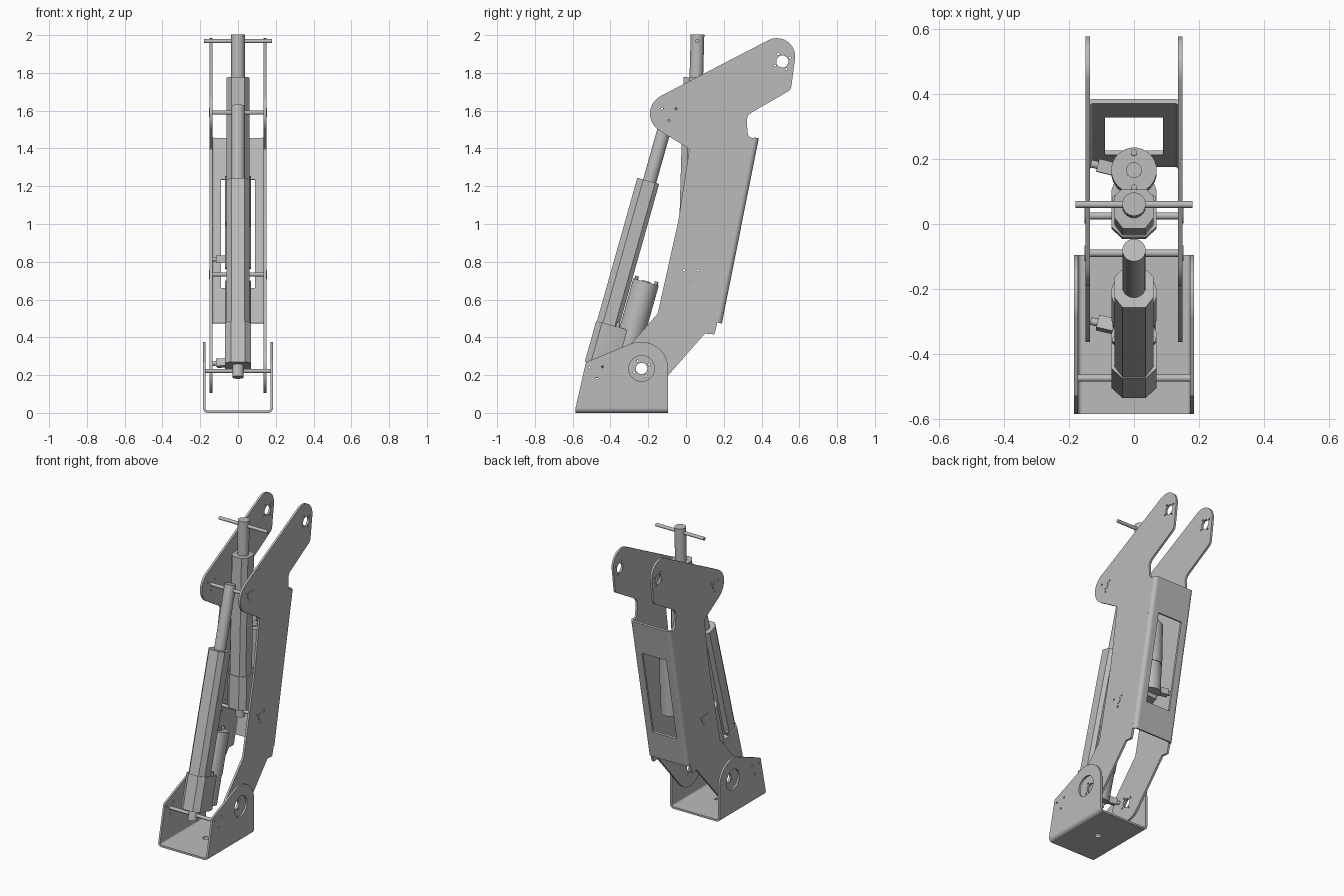
import bpy, bmesh, math
from mathutils import Matrix, Vector

if "Cube" in bpy.data.objects:
    bpy.data.objects.remove(bpy.data.objects["Cube"])

steel = bpy.data.materials.new("grey_steel")
steel.use_nodes = True
GREY = (0.5, 0.5, 0.5, 1)
steel.diffuse_color = GREY
steel.node_tree.nodes["Principled BSDF"].inputs["Base Color"].default_value = GREY
parts = []


def frame(u, v, w, origin=(0, 0, 0)):
    """Matrix whose local axes are u, v, w."""
    m = Matrix((u, v, w)).transposed().to_4x4()
    m.translation = Vector(origin)
    return m


SIDE = frame((0, 1, 0), (0, 0, 1), (1, 0, 0))  # outlines drawn in y, z and extruded along x


def circle(cx, cy, r, n=32):
    return [(cx + r * math.cos(i * math.tau / n), cy + r * math.sin(i * math.tau / n)) for i in range(n)]


def screws(cx, cy, ring, count, turn=0.5, r=0.006):
    return [circle(cx + ring * math.cos(turn + i * math.tau / count),
                   cy + ring * math.sin(turn + i * math.tau / count), r, 12) for i in range(count)]


def rect(x0, y0, x1, y1):
    return [(x0, y0), (x1, y0), (x1, y1), (x0, y1)]


def rounded(corners, steps=10):
    """Polygon from (u, v, radius) corners."""
    out = []
    for i, (x, y, r) in enumerate(corners):
        p = Vector((x, y))
        if r == 0:
            out.append((x, y))
            continue
        a = (Vector(corners[i - 1][:2]) - p).normalized()
        b = (Vector(corners[(i + 1) % len(corners)][:2]) - p).normalized()
        half = a.angle(b) / 2
        c = p + (a + b).normalized() * r / math.sin(half)
        s = p + a * r / math.tan(half) - c
        sweep = s.angle_signed(p + b * r / math.tan(half) - c)
        for k in range(steps + 1):
            t = -sweep * k / steps
            out.append((c.x + s.x * math.cos(t) - s.y * math.sin(t),
                        c.y + s.x * math.sin(t) + s.y * math.cos(t)))
    return out


def prism(name, outline, w0, w1, m, holes=()):
    """Filled outline with holes, extruded from w0 to w1 along the third axis of m."""
    cu = bpy.data.curves.new(name, "CURVE")
    cu.dimensions, cu.fill_mode, cu.extrude = "2D", "BOTH", abs(w1 - w0) / 2
    for loop in [outline, *holes]:
        sp = cu.splines.new("POLY")
        sp.points.add(len(loop) - 1)
        for pt, (u, v) in zip(sp.points, loop):
            pt.co = (u, v, 0, 1)
        sp.use_cyclic_u = True
    tmp = bpy.data.objects.new(name + "_outline", cu)
    bpy.context.collection.objects.link(tmp)
    dg = bpy.context.evaluated_depsgraph_get()
    me = bpy.data.meshes.new_from_object(tmp.evaluated_get(dg))
    bpy.data.objects.remove(tmp)
    me.transform(m @ Matrix.Translation((0, 0, (w0 + w1) / 2)))
    bm = bmesh.new()
    bm.from_mesh(me)
    bmesh.ops.remove_doubles(bm, verts=bm.verts, dist=1e-5)
    bmesh.ops.recalc_face_normals(bm, faces=bm.faces)
    bm.to_mesh(me)
    bm.free()
    me.materials.clear()
    me.materials.append(steel)
    ob = bpy.data.objects.new(name, me)
    bpy.context.collection.objects.link(ob)
    parts.append(ob)


def bend(side, half, r, t):
    """Quarter-round section joining a flat floor (v = 0) to a wall at u = side * half."""
    arc = [i * math.pi / 16 for i in range(9)]
    pts = [(math.sin(a) * r, -math.cos(a) * r) for a in arc]
    pts += [(math.sin(a) * (r - t), -math.cos(a) * (r - t)) for a in reversed(arc)]
    return [(side * (half - r + u), r + v) for u, v in pts]


# Key pivots in y, z
PIVOT, TOOL = (-0.235, 0.235), (0.51, 1.86)
LOW_A, LOW_B = (-0.475, 0.222), (-0.09, 1.59)
UP_A, UP_B = (0.025, 0.733), (0.06, 1.968)

# Arm side plates
arm = rounded([
    (-0.223, 0.052, 0.129), (0.10, 0.42, 0), (0.15, 0.415, 0.01), (0.165, 0.475, 0),
    (0.36, 1.455, 0), (0.328, 1.455, 0.03), (0.32, 1.575, 0.05), (0.555, 1.71, 0.04),
    (0.602, 2.059, 0.097), (-0.299, 1.592, 0.105), (0.018, 1.397, 0.02),
    (-0.04, 1.02, 0.5), (-0.15, 0.525, 0.05), (-0.418, 0.223, 0.129)])
arm_holes = [circle(*PIVOT, 0.03), circle(*TOOL, 0.032)]
arm_holes += screws(*PIVOT, 0.045, 4) + screws(*TOOL, 0.045, 4)
arm_holes += screws(*LOW_B, 0.042, 3) + screws(*UP_A, 0.042, 3)
for s, label in ((1, "left"), (-1, "right")):
    prism(f"arm_plate_{label}", arm, s * 0.136, s * 0.15, SIDE, arm_holes)

# Arm back wall with its window and rounded bends
along = Vector((0, 0.195, 0.98)).normalized()
inward = Vector((0, -along.z, along.y))
back = frame((1, 0, 0), along, Vector((1, 0, 0)).cross(along), (0, 0.19, 0.473))
prism("arm_back_wall", rect(-0.125, 0, 0.125, 1), 0, 0.014, back, [rect(-0.09, 0.19, 0.09, 0.775)])
bends = frame((1, 0, 0), inward, Vector((1, 0, 0)).cross(inward), (0, 0.19, 0.473))
for s, label in ((1, "left"), (-1, "right")):
    prism(f"arm_bend_{label}", bend(s, 0.15, 0.025, 0.014), 0, -1, bends)

# Base bracket
cheek = rounded([(-0.095, 0.025, 0), (-0.095, 0.375, 0.138), (-0.27, 0.375, 0.1),
                 (-0.53, 0.268, 0.01), (-0.585, 0.025, 0)])
cheek_holes = [circle(*PIVOT, 0.068)] + screws(*LOW_A, 0.04, 3, 0.6)
floor = frame((1, 0, 0), (0, 1, 0), (0, 0, 1))
prism("base_floor", rect(-0.16, -0.585, 0.16, -0.095), 0, 0.013, floor, [circle(0, -0.34, 0.02)])
bracket = frame((1, 0, 0), (0, 0, 1), (0, -1, 0))
for s, label in ((1, "left"), (-1, "right")):
    prism(f"base_cheek_{label}", cheek, s * 0.172, s * 0.185, SIDE, cheek_holes)
    prism(f"base_bend_{label}", bend(s, 0.185, 0.025, 0.013), 0.095, 0.585, bracket)

# Cross pins
for name, at, half in (("lower_base_pin", LOW_A, 0.185), ("lower_rod_pin", LOW_B, 0.152),
                       ("upper_base_pin", UP_A, 0.152), ("upper_rod_pin", UP_B, 0.18)):
    prism(name, circle(*at, 0.011, 20), -half, half, SIDE)
for name, at in (("lower_rod", LOW_B), ("upper_base", UP_A)):
    for s, label in ((1, "left"), (-1, "right")):
        prism(f"{name}_pin_boss_{label}", circle(*at, 0.024), s * 0.148, s * 0.153, SIDE)


def mirror(half):
    return half + [(-x, y) for x, y in reversed(half)]


def actuator(name, a, b):
    """Linear actuator with a parallel motor, from pivot a to pivot b."""
    d = Vector((0, b[0] - a[0], b[1] - a[1]))
    length = d.length
    d.normalize()
    m = frame((1, 0, 0), (0, d.z, -d.y), d, (0, *a))
    gap = 0.126
    prism(name + "_clevis", circle(0, 0, 0.03), -0.035, 0.05, m)
    tube = mirror([(0.035, -0.068), (0.06, -0.035), (0.06, 0.03), (0.04, 0.052)])
    prism(name + "_tube", tube, 0.03, 1.043, m)
    housing = mirror([(0.036, -0.072), (0.07, -0.04), (0.07, 0.07), (0.05, gap)])
    prism(name + "_gear_housing", housing, 0.032, 0.255, m)
    prism(name + "_rod", circle(0, 0, 0.036), 1.0, length + 0.035, m)
    prism(name + "_gear_motor", circle(0, gap, 0.066), 0.06, 0.26, m)
    prism(name + "_motor", circle(0, gap, 0.07), 0.25, 0.525, m)
    prism(name + "_motor_cap", circle(0, gap, 0.024), 0.52, 0.53, m)
    for i, s in enumerate((1, -1)):
        prism(f"{name}_motor_screw_{i}", circle(0, gap + s * 0.054, 0.01, 12), 0.5, 0.542, m)
        prism(f"{name}_housing_bolt_{i}", circle(s * 0.058, 0.045, 0.01, 12), 0.25, 0.28, m)
    # Cable connector on the right of the motor
    c = m @ Matrix.Translation((0, gap, 0.085)) @ Matrix.Rotation(math.radians(-14), 4, "Z")
    c = c @ Matrix.Rotation(math.radians(-90), 4, "Y")
    prism(name + "_connector", rect(-0.02, -0.02, 0.02, 0.02), 0.04, 0.115, c)
    prism(name + "_cable_stub", circle(0, 0, 0.012, 16), 0.11, 0.137, c)


actuator("lower_actuator", LOW_A, LOW_B)
actuator("upper_actuator", UP_A, UP_B)

# Smooth round surfaces, keep edges sharp
bpy.ops.object.select_all(action="DESELECT")
for ob in parts:
    ob.select_set(True)
bpy.context.view_layer.objects.active = parts[0]
bpy.ops.object.shade_smooth_by_angle(angle=math.radians(30))
